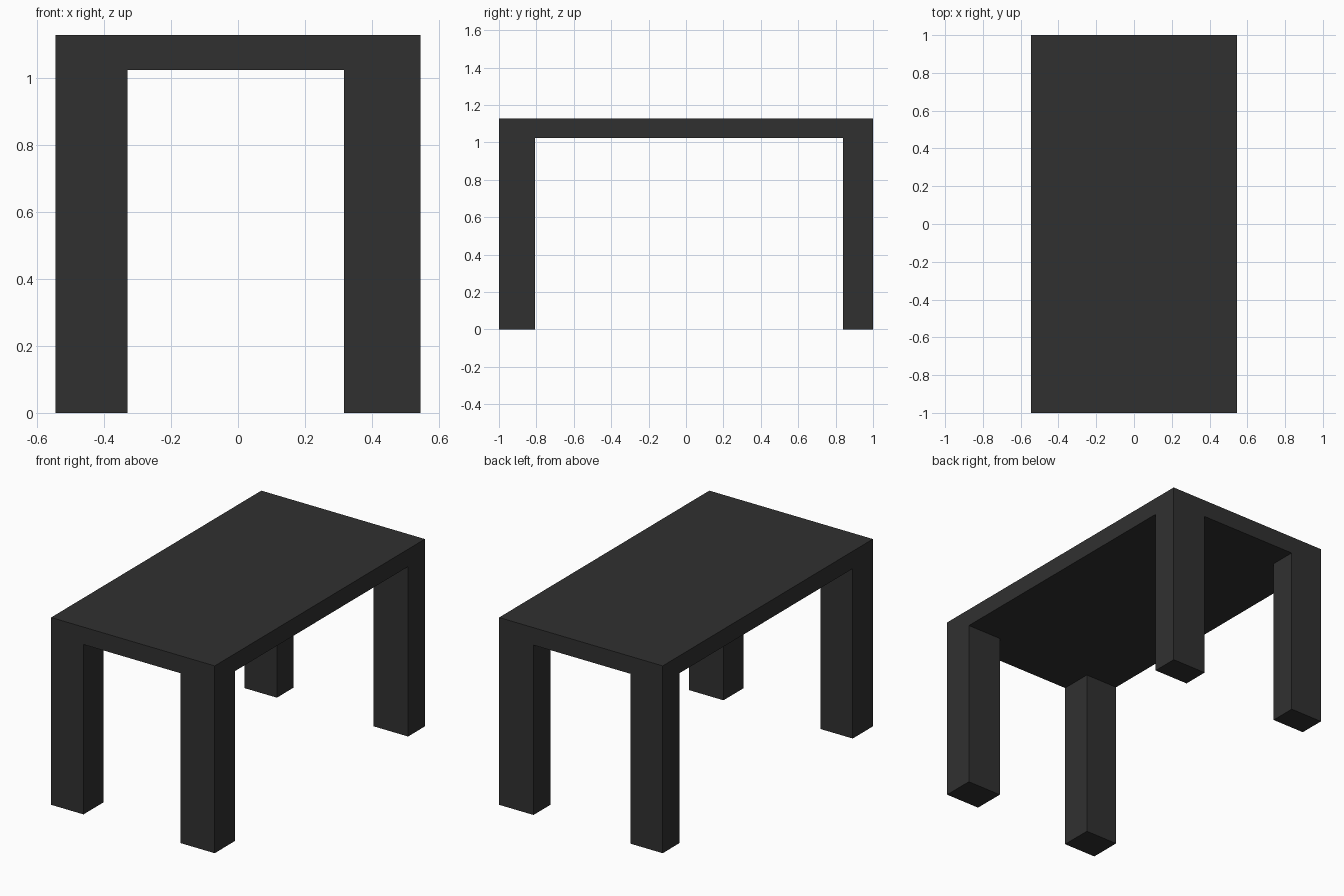
import bpy

if "Cube" in bpy.data.objects:
    bpy.data.objects.remove(bpy.data.objects["Cube"])

HALF_X, HALF_Y = 0.545, 1.0
UNDERSIDE, TOP = 1.023, 1.128

dark = bpy.data.materials.new("dark_finish")
dark.diffuse_color = (0.03, 0.03, 0.03, 1)
dark.use_nodes = True
dark.node_tree.nodes["Principled BSDF"].inputs["Base Color"].default_value = dark.diffuse_color


def box(name, low, high):
    """Add a box spanning two opposite corners."""
    centre = [(a + b) / 2 for a, b in zip(low, high)]
    bpy.ops.mesh.primitive_cube_add(size=1, location=centre)
    part = bpy.context.object
    part.name = name
    part.scale = [b - a for a, b in zip(low, high)]
    bpy.ops.object.transform_apply(location=False, rotation=False, scale=True)
    part.data.materials.append(dark)
    return part


# Tabletop slab
box("tabletop", (-HALF_X, -HALF_Y, UNDERSIDE), (HALF_X, HALF_Y, TOP))

# Four legs flush with the corners; right legs are wider, front legs deeper
for side, x0, x1 in (("left", -HALF_X, -0.329), ("right", 0.316, HALF_X)):
    for end, y0, y1 in (("front", -HALF_Y, -0.808), ("back", 0.84, HALF_Y)):
        box(f"{end}_{side}_leg", (x0, y0, 0), (x1, y1, UNDERSIDE))
